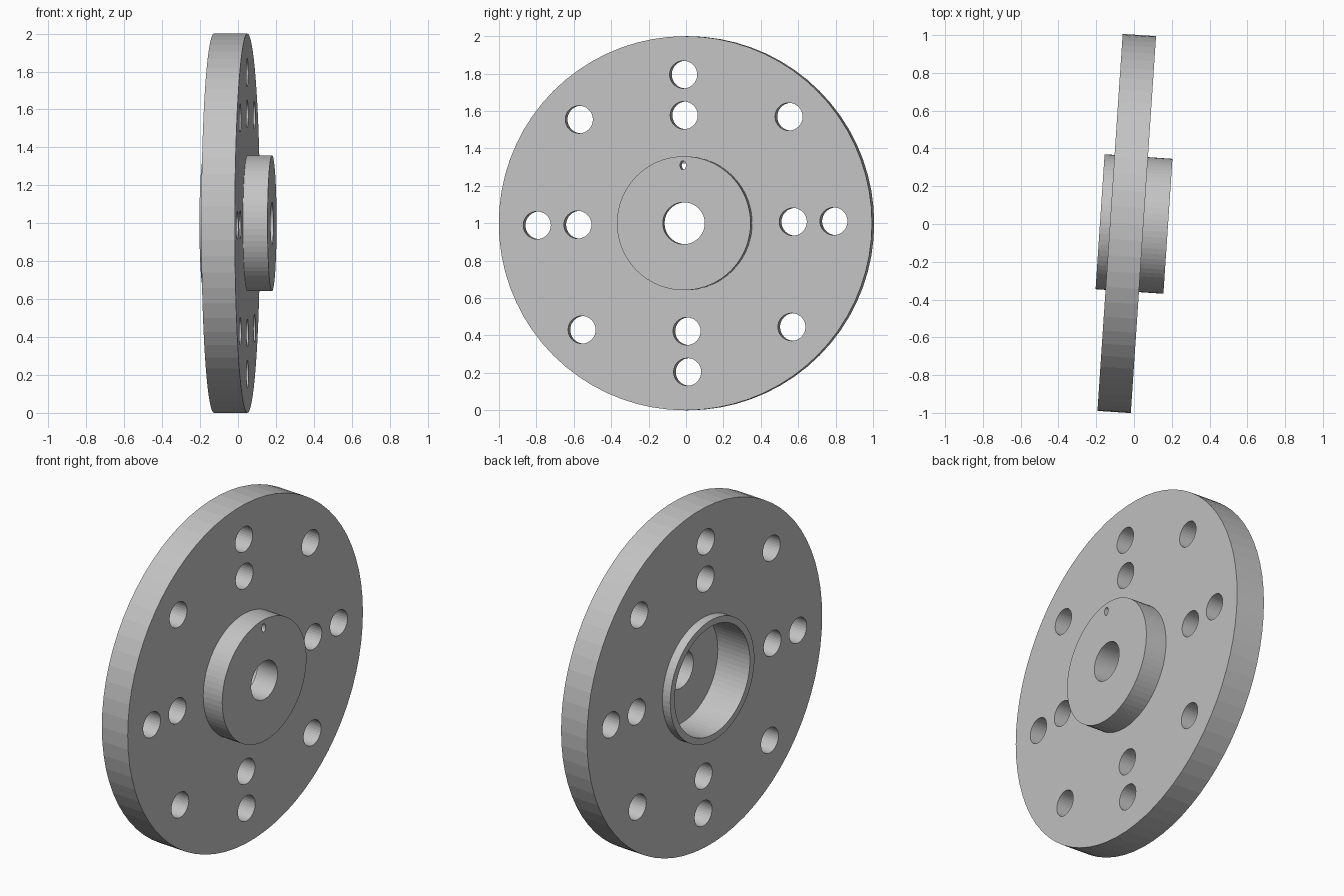
import bpy, bmesh, math
from mathutils import Matrix, Vector

if "Cube" in bpy.data.objects:
    bpy.data.objects.remove(bpy.data.objects["Cube"], do_unlink=True)

SEGMENTS = 72
TWIST = math.radians(0.77)    # hole pattern turned slightly about the axle
YAW = math.radians(-3.83)     # whole flange turned slightly about z

steel = bpy.data.materials.new("grey steel")
steel.use_nodes = True
GREY = (0.55, 0.55, 0.55, 1)
steel.diffuse_color = GREY
steel.node_tree.nodes["Principled BSDF"].inputs["Base Color"].default_value = GREY


def make_object(name, bm):
    bmesh.ops.recalc_face_normals(bm, faces=bm.faces[:])
    mesh = bpy.data.meshes.new(name)
    bm.to_mesh(mesh)
    bm.free()
    mesh.materials.append(steel)
    obj = bpy.data.objects.new(name, mesh)
    bpy.context.collection.objects.link(obj)
    return obj


def lathe(name, profile):
    """Turn a closed (axial, radius) profile around the x axis."""
    bm = bmesh.new()
    verts = [bm.verts.new((u, 0, r)) for u, r in profile]
    edges = [bm.edges.new((a, b)) for a, b in zip(verts, verts[1:] + verts[:1])]
    bmesh.ops.spin(bm, geom=verts + edges, cent=(0, 0, 0), axis=(1, 0, 0),
                   angle=math.tau, steps=SEGMENTS, use_merge=True)
    bmesh.ops.remove_doubles(bm, verts=bm.verts[:], dist=1e-5)
    return make_object(name, bm)


def add_drill(bm, radius, distance, angle, start, end, stretch=1):
    """Cylinder along x, placed on a bolt circle; stretch makes a radial slot."""
    place = (Matrix.Rotation(angle + TWIST, 4, 'X')
             @ Matrix.Translation(((start + end) / 2, distance, 0))
             @ Matrix.Diagonal((1, stretch, 1, 1))
             @ Matrix.Rotation(math.pi / 2, 4, 'Y'))
    bmesh.ops.create_cone(bm, cap_ends=True, segments=32, radius1=radius,
                          radius2=radius, depth=end - start, matrix=place)


# Disc with a hub on both sides, axle bore and rear counterbore
flange = lathe("flange_disc", [
    (0.18, 0.112), (0.18, 0.358), (0.05, 0.358), (0.05, 1.0), (-0.127, 1.0),
    (-0.127, 0.358), (-0.18, 0.358), (-0.18, 0.32), (0.04, 0.32), (0.04, 0.112)])

# Bolt holes: eight on the outer circle, four on the inner one
drills = bmesh.new()
for count, distance in ((8, 0.795), (4, 0.577)):
    for i in range(count):
        add_drill(drills, 0.074, distance, math.tau * i / count, -0.3, 0.3)
# Small pin slot near the hub rim
add_drill(drills, 0.016, 0.31, math.pi / 2, 0.0, 0.3, stretch=1.5)
cutter = make_object("hole_cutter", drills)
cutter.hide_render = True

cut = flange.modifiers.new("holes", 'BOOLEAN')
cut.operation = 'DIFFERENCE'
cut.solver = 'EXACT'
cut.object = cutter
bpy.context.view_layer.objects.active = flange
bpy.ops.object.modifier_apply(modifier=cut.name)
bpy.data.objects.remove(cutter, do_unlink=True)

# Stand the flange on the ground
flange.data.transform(Matrix.Translation(Vector((0, 0, 1))) @ Matrix.Rotation(YAW, 4, 'Z'))
